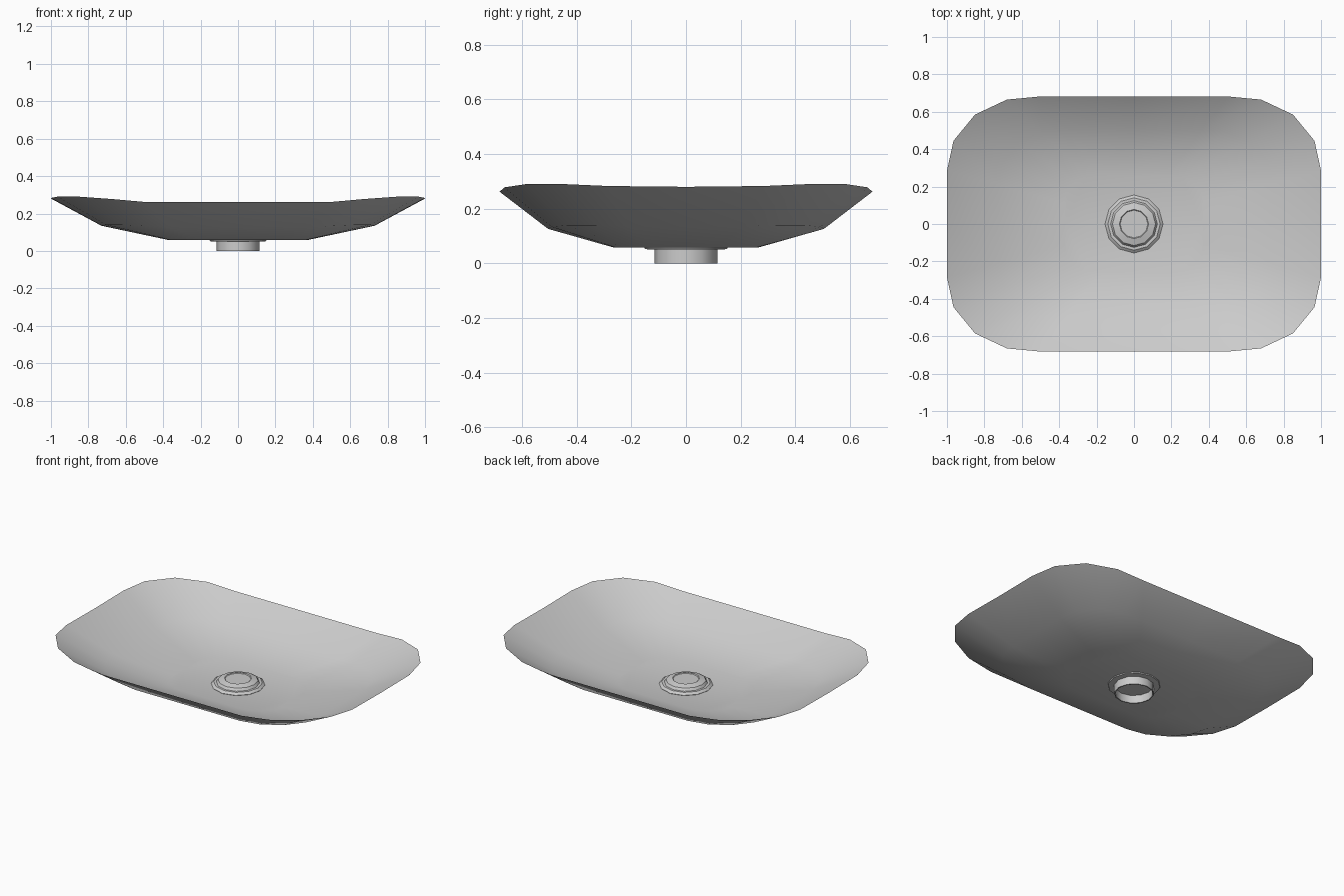
import bpy, bmesh, math

cube = bpy.data.objects.get("Cube")
if cube:
    bpy.data.objects.remove(cube, do_unlink=True)


def make_material(name, value):
    mat = bpy.data.materials.new(name)
    mat.use_nodes = True
    colour = (value, value, value, 1)
    mat.diffuse_color = colour
    mat.node_tree.nodes["Principled BSDF"].inputs["Base Color"].default_value = colour
    return mat


grey = make_material("light_grey", 0.6)


def loft(name, rings, angle, cap_first=False, cap_last=False):
    """Skin a stack of equal-length point rings into one object."""
    bm = bmesh.new()
    loops = [[bm.verts.new(p) for p in ring] for ring in rings]
    for a, b in zip(loops, loops[1:]):
        for i in range(len(a)):
            j = (i + 1) % len(a)
            bm.faces.new((a[i], a[j], b[j], b[i]))
    if cap_first:
        bm.faces.new(loops[0][::-1])
    if cap_last:
        bm.faces.new(loops[-1])
    bmesh.ops.recalc_face_normals(bm, faces=bm.faces)
    mesh = bpy.data.meshes.new(name)
    bm.to_mesh(mesh)
    bm.free()
    mesh.materials.append(grey)
    obj = bpy.data.objects.new(name, mesh)
    bpy.context.collection.objects.link(obj)
    bpy.ops.object.select_all(action="DESELECT")
    obj.select_set(True)
    bpy.context.view_layer.objects.active = obj
    bpy.ops.object.shade_smooth_by_angle(angle=math.radians(angle))
    return obj


def circle(radius, z, sides=12):
    steps = [math.tau * i / sides for i in range(sides)]
    return [(radius * math.cos(a), radius * math.sin(a), z) for a in steps]


# Rim: one quarter, with the long edges dipping below the corners
quarter = [(1.0, 0, 0.28), (1.0, 0.285, 0.283), (0.965, 0.445, 0.29),
           (0.85, 0.585, 0.29), (0.68, 0.665, 0.278), (0.5, 0.682, 0.262),
           (0, 0.682, 0.262)]
half = quarter + [(-x, y, z) for x, y, z in quarter[-2::-1]]
rim = half + [(-x, -y, z) for x, y, z in half[1:-1]]


def bowl_ring(sx, sy, slope, base):
    return [(x * sx, y * sy, z * slope + base) for x, y, z in rim]


# Basin: thin outer and inner shells that meet at a sharp rim
thickness = 0.008
loft("basin", [
    bowl_ring(0.37, 0.388, 0, 0.058),
    bowl_ring(0.73, 0.74, 0.47, 0.003),
    rim,
    bowl_ring(0.73, 0.74, 0.47, 0.003 + thickness),
    bowl_ring(0.37, 0.388, 0, 0.058 + thickness),
], 60, cap_first=True, cap_last=True)

# Drain cover: stepped flange and raised plug
cover = [(0.115, 0.05), (0.15, 0.052), (0.155, 0.068), (0.14, 0.08),
         (0.125, 0.08), (0.115, 0.095), (0.078, 0.105), (0.074, 0.101)]
loft("drain_cover", [circle(r, z) for r, z in cover], 30,
     cap_first=True, cap_last=True)

# Drain pipe: open tube under the basin
pipe = [(0.108, 0.052), (0.108, 0), (0.115, 0), (0.115, 0.052)]
loft("drain_pipe", [circle(r, z) for r, z in pipe], 35)
